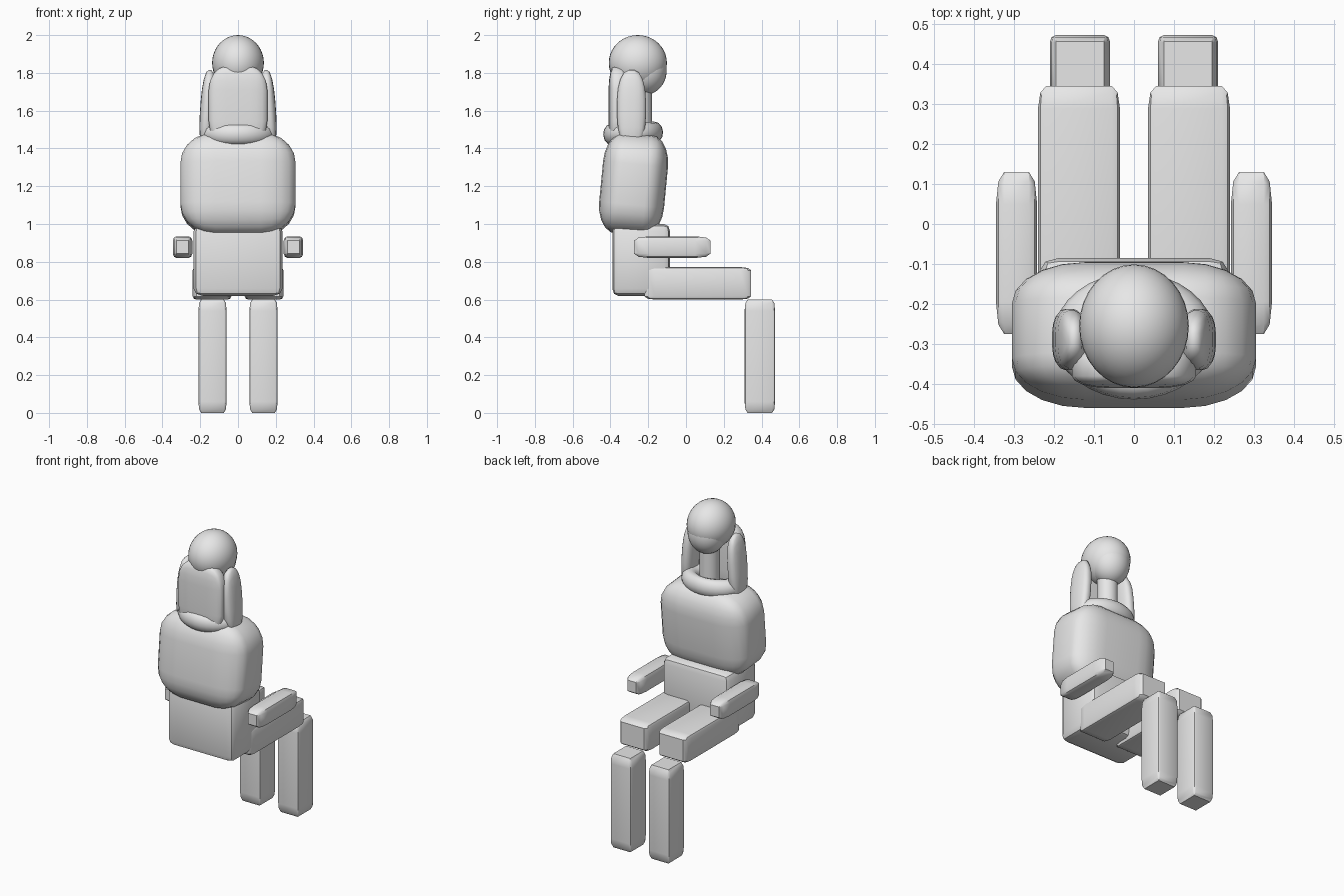
import bpy
import bmesh
from math import radians
from mathutils import Matrix, Vector

cube = bpy.data.objects.get("Cube")
if cube:
    bpy.data.objects.remove(cube, do_unlink=True)

# One plain grey for the whole figure
grey = bpy.data.materials.new("plain_grey")
grey.use_nodes = True
grey.diffuse_color = (0.8, 0.8, 0.8, 1)
grey.node_tree.nodes["Principled BSDF"].inputs["Base Color"].default_value = (0.8, 0.8, 0.8, 1)


def finish(ob, name, angle=35):
    ob.name = ob.data.name = name
    ob.data.materials.append(grey)
    bpy.ops.object.select_all(action="DESELECT")
    ob.select_set(True)
    bpy.context.view_layer.objects.active = ob
    bpy.ops.object.shade_smooth_by_angle(angle=radians(angle))
    return ob


def soft_box(name, lo, hi, round_off, segments=2, tilt=(0, 0, 0), angle=35):
    """Unit cube with bevelled edges, stretched to fit between two corners."""
    lo, hi = Vector(lo), Vector(hi)
    bm = bmesh.new()
    bmesh.ops.create_cube(bm, size=1)
    bmesh.ops.bevel(bm, geom=bm.edges[:], offset=round_off, segments=segments,
                    profile=0.5, affect="EDGES")
    bmesh.ops.transform(bm, matrix=Matrix.Diagonal((hi - lo).to_4d()), verts=bm.verts)
    mesh = bpy.data.meshes.new(name)
    bm.to_mesh(mesh)
    bm.free()
    ob = bpy.data.objects.new(name, mesh)
    bpy.context.collection.objects.link(ob)
    ob.location = (lo + hi) / 2
    ob.rotation_euler = [radians(a) for a in tilt]
    return finish(ob, name, angle)


def ball(name, centre, radii):
    bpy.ops.mesh.primitive_uv_sphere_add(segments=32, ring_count=20, location=centre)
    ob = bpy.context.object
    ob.scale = radii
    return finish(ob, name, 60)


# Torso: hips block below, puffy leaning jacket above
soft_box("hips", (-0.235, -0.39, 0.62), (0.235, -0.085, 1.0), 0.1)
soft_box("jacket", (-0.305, -0.45, 0.94), (0.305, -0.105, 1.48), 0.3, 5, (-5.5, 0, 0), 60)

# Collar ring and neck
bpy.ops.mesh.primitive_torus_add(location=(0, -0.28, 1.48), rotation=(radians(3), 0, 0),
                                 major_radius=0.145, minor_radius=0.056,
                                 major_segments=32, minor_segments=12)
bpy.context.object.scale = (1, 0.79, 1)
finish(bpy.context.object, "collar", 60)
bpy.ops.mesh.primitive_cylinder_add(vertices=24, radius=0.06, depth=0.36,
                                    location=(0, -0.24, 1.6))
finish(bpy.context.object, "neck")

# Head and hair
ball("hair_cap", (0, -0.255, 1.853), (0.137, 0.154, 0.147))
ball("face", (0, -0.215, 1.815), (0.115, 0.113, 0.13))
soft_box("back_hair", (-0.155, -0.41, 1.42), (0.155, -0.31, 1.835), 0.3, 4, angle=60)

# Paired parts
for side, s in (("left", 1), ("right", -1)):
    def pair(name, x0, x1, y, z, *args, **kw):
        a, b = sorted((s * x0, s * x1))
        soft_box(side + "_" + name, (a, y[0], z[0]), (b, y[1], z[1]), *args, **kw)

    pair("hair_lock", 0.125, 0.2, (-0.365, -0.212), (1.41, 1.815), 0.4, 4,
         tilt=(0, -4 * s, 0), angle=60)
    pair("arm", 0.242, 0.345, (-0.275, 0.13), (0.82, 0.935), 0.2)
    pair("thigh", 0.035, 0.24, (-0.22, 0.345), (0.6, 0.772), 0.1)
    pair("shin", 0.06, 0.21, (0.31, 0.472), (0, 0.6), 0.1)
